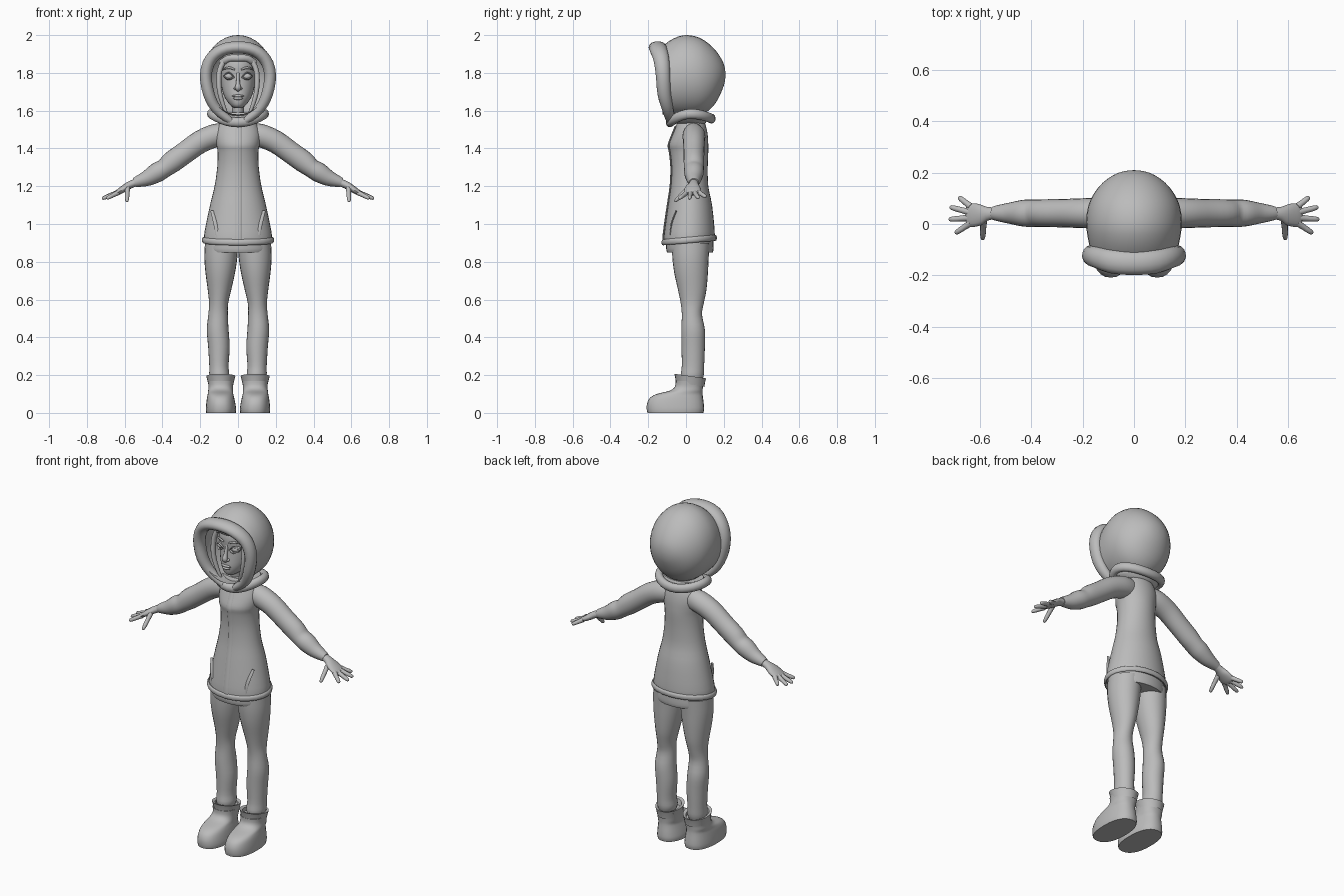
import bpy, bmesh, math
from mathutils import Vector

grey = bpy.data.materials.new("plain grey")
grey.diffuse_color = (0.5, 0.5, 0.5, 1)


def finish(name, bm, mirror=False, angle=50):
    bmesh.ops.recalc_face_normals(bm, faces=bm.faces)
    me = bpy.data.meshes.new(name)
    bm.to_mesh(me)
    bm.free()
    me.materials.append(grey)
    ob = bpy.data.objects.new(name, me)
    bpy.context.collection.objects.link(ob)
    if mirror:
        ob.modifiers.new("mirror", 'MIRROR')
    bpy.ops.object.select_all(action='DESELECT')
    ob.select_set(True)
    bpy.context.view_layer.objects.active = ob
    bpy.ops.object.shade_smooth_by_angle(angle=math.radians(angle))
    return ob


def spline(rows, steps=3, closed=False):
    """Smooth interpolation through rows of numbers."""
    n, out = len(rows), []
    get = (lambda i: rows[i % n]) if closed else (lambda i: rows[max(0, min(n - 1, i))])
    for i in range(n if closed else n - 1):
        for k in range(steps):
            t = k / steps
            out.append([0.5 * (2 * b + (c - a) * t + (2 * a - 5 * b + 4 * c - d) * t * t
                               + (3 * b - a - 3 * c + d) * t ** 3)
                        for a, b, c, d in zip(get(i - 1), get(i), get(i + 1), get(i + 2))])
    if not closed:
        out.append(list(rows[-1]))
    return out


def skin(name, rings, seg=20, closed=False, caps=(True, True), power=1.0, **kw):
    """Skin ellipse rings given as (centre, u, v)."""
    bm, loops = bmesh.new(), []

    def sp(x):
        return math.copysign(abs(x) ** power, x)
    for c, u, v in rings:
        loops.append([bm.verts.new(c + u * sp(math.cos(a)) + v * sp(math.sin(a)))
                      for a in (2 * math.pi * i / seg for i in range(seg))])
    for j in range(len(loops) if closed else len(loops) - 1):
        p, q = loops[j], loops[(j + 1) % len(loops)]
        for i in range(seg):
            k = (i + 1) % seg
            bm.faces.new((p[i], p[k], q[k], q[i]))
    if not closed:
        if caps[0]:
            bm.faces.new(loops[0])
        if caps[1]:
            bm.faces.new(loops[-1])
    return finish(name, bm, **kw)


def stack(name, rows, steps=3, **kw):
    """Rows: z, x left, x right, y front, y back."""
    rings = [(Vector(((a + b) / 2, (f + k) / 2, z)), Vector(((b - a) / 2, 0, 0)),
              Vector((0, (k - f) / 2, 0))) for z, a, b, f, k in spline(rows, steps)]
    return skin(name, rings, **kw)


def tube(name, rows, ref, closed=False, steps=3, **kw):
    """Rows: x, y, z, radius along ref, other radius."""
    pts, rings = spline(rows, steps, closed), []
    n = len(pts)
    for i, p in enumerate(pts):
        a = pts[(i - 1) % n] if closed or i else p
        b = pts[(i + 1) % n] if closed or i < n - 1 else p
        t = (Vector(b[:3]) - Vector(a[:3])).normalized()
        u = Vector(ref)
        u = (u - t * u.dot(t)).normalized()
        rings.append((Vector(p[:3]), u * p[3], t.cross(u) * p[4]))
    return skin(name, rings, closed=closed, **kw)


def ball(name, c, r, mirror=False):
    bm = bmesh.new()
    bmesh.ops.create_uvsphere(bm, u_segments=16, v_segments=10, radius=1)
    for v in bm.verts:
        v.co = Vector([c[i] + r[i] * v.co[i] for i in range(3)])
    return finish(name, bm, mirror)


def sym(rows):
    """Centre row first, mirrored to -x and back."""
    return [[-r[0]] + list(r[1:]) for r in rows[:0:-1]] + [list(r) for r in rows]


# jacket: body, rolled hem and the shirt edge beneath it
body = [(0.915, .18, -.118, .15), (.96, .177, -.115, .152), (1.1, .148, -.095, .138),
        (1.2, .124, -.08, .118), (1.3, .11, -.076, .115), (1.38, .108, -.084, .118),
        (1.42, .115, -.09, .118), (1.47, .12, -.072, .115), (1.52, .105, -.052, .105),
        (1.57, .065, -.04, .085)]
stack("jacket_body", [(z, -w, w, f, b) for z, w, f, b in body], seg=32)
hem = [(.184 * math.sin(a), .017 - .139 * math.cos(a), .915 - .012 * math.cos(a), .016, .008)
       for a in (2 * math.pi * i / 24 for i in range(24))]
tube("jacket_hem", hem, (0, 0, 1), closed=True, steps=1, seg=10)
stack("shirt_edge", [(.85, -.168, .168, -.1, .142), (.87, -.174, .174, -.105, .146),
                     (.92, -.172, .172, -.105, .144)], seg=32)

# front closure strip and pocket welts
tube("front_closure", [(.004, f - .002, z, .016, .005) for z, w, f, b in body[:-1]], (1, 0, 0), seg=8)
tube("pocket_welt", [(.105, -.085, .93, .004, .01), (.12, -.078, 1.0, .004, .01),
                     (.138, -.052, 1.07, .004, .008)], (0, 1, 0), seg=8, mirror=True)

# sleeves
tube("sleeve", [(.06, .04, 1.475, .05, .06), (.12, .042, 1.468, .06, .062), (.2, .042, 1.435, .058, .06),
                (.28, .042, 1.378, .055, .058), (.35, .042, 1.328, .054, .058),
                (.39, .042, 1.295, .053, .05), (.43, .042, 1.272, .052, .052),
                (.48, .042, 1.243, .042, .042), (.53, .042, 1.225, .031, .03),
                (.548, .042, 1.218, .026, .025)], (0, 1, 0), mirror=True)

# hands
tube("palm", [(.535, .042, 1.222, .022, .02), (.57, .04, 1.208, .027, .02), (.6, .036, 1.19, .042, .019),
              (.635, .034, 1.168, .046, .015), (.65, .034, 1.16, .04, .01)], (0, 1, 0), seg=16, mirror=True)
fingers = [((.635, .068, 1.168), (.682, .105, 1.143)), ((.64, .046, 1.166), (.716, .066, 1.137)),
           ((.64, .024, 1.164), (.72, .018, 1.134)), ((.635, .004, 1.166), (.695, -.036, 1.135)),
           ((.585, .012, 1.19), (.588, -.06, 1.118))]
for i, (a, b) in enumerate(fingers):
    a, b = Vector(a), Vector(b)
    rows = [list(a.lerp(b, t)) + [r, r] for t, r in
            ((0, .014), (.45, .0115), (.6, .0115), (.92, .009), (1, .003))]
    tube("thumb" if i == 4 else "finger_%d" % (i + 1), rows, (1, 0, 1) if i == 4 else (0, 0, 1),
         steps=2, seg=10, mirror=True)

# trouser legs
stack("trouser_leg", [(.17, .055, .145, -.02, .085), (.2, .046, .152, -.028, .094), (.25, .05, .152, -.022, .096),
                      (.35, .044, .158, -.024, .1), (.44, .05, .165, -.025, .1), (.52, .054, .157, -.022, .085),
                      (.58, .052, .153, -.028, .094), (.65, .036, .16, -.042, .108),
                      (.74, .016, .172, -.062, .116), (.82, .004, .178, -.072, .12),
                      (.9, .0, .175, -.075, .125)], seg=24, mirror=True)

# boots with a flared, tilted collar
stack("boot", [(0, .012, .168, -.204, .092), (.02, .01, .17, -.208, .096), (.05, .014, .168, -.206, .094),
               (.08, .02, .164, -.19, .09), (.1, .025, .16, -.155, .088), (.118, .027, .158, -.085, .088),
               (.14, .026, .156, -.058, .09), (.17, .022, .16, -.055, .097)],
      seg=28, mirror=True, power=.85)
c, rings = Vector((.091, .022, 0)), []
for z, w, d in ((.15, .066, .075), (.18, .073, .08), (.195, .077, .085), (.19, .06, .07), (.15, .055, .06)):
    rings.append((c + Vector((0, 0, z)), Vector((w, 0, 0)), Vector((0, -d, .012))))
skin("boot_collar", rings, caps=(False, False), seg=24, mirror=True)

# hood: rings from the face opening to the back
hood = [(-.125, .163, 1.58, 1.94), (-.09, .172, 1.575, 1.968), (-.04, .182, 1.57, 1.993),
        (.01, .186, 1.57, 2.0), (.07, .178, 1.575, 1.987), (.12, .155, 1.6, 1.955), (.16, .122, 1.645, 1.915),
        (.19, .08, 1.705, 1.87), (.205, .04, 1.75, 1.83), (.209, .005, 1.785, 1.795)]
skin("hood", [(Vector((0, y, (lo + hi) / 2)), Vector((w, 0, 0)), Vector((0, 0, (hi - lo) / 2)))
              for y, w, lo, hi in spline(hood, 2)], seg=36, caps=(False, True))
rim = sym([(0, -.15, 1.935, .048, .033), (.085, -.145, 1.92, .047, .033), (.145, -.13, 1.87, .042, .033),
           (.17, -.122, 1.79, .038, .032), (.155, -.115, 1.69, .036, .031), (.115, -.098, 1.61, .03, .027),
           (.045, -.082, 1.55, .024, .02), (.012, -.075, 1.535, .015, .014)])
tube("hood_rim", rim, (0, 1, 0), seg=14)

# folded cowl collar, high at the sides and dipping front and back
cowl = []
for i in range(28):
    a = 2 * math.pi * i / 28
    s, k = math.sin(a), math.cos(a)
    cowl.append((.142 * s, .025 - .11 * k, 1.583 - (.045 if k > 0 else .025) * k * k, .026, .022))
tube("cowl_collar", cowl, (0, 0, 1), closed=True, steps=1, seg=12)
stack("cowl_base", [(1.53, -.09, .09, -.05, .1), (1.56, -.13, .13, -.07, .12), (1.59, -.12, .12, -.06, .11)])

# head and neck
stack("neck", [(1.5, -.035, .035, -.04, .04), (1.58, -.032, .032, -.05, .04), (1.66, -.035, .035, -.06, .04)])
stack("head", [(1.615, -.02, .02, -.09, -.04), (1.63, -.042, .042, -.108, .02), (1.67, -.07, .07, -.115, .06),
               (1.72, -.086, .086, -.112, .09), (1.78, -.093, .093, -.108, .1), (1.84, -.093, .093, -.112, .1),
               (1.89, -.075, .075, -.095, .08), (1.91, -.03, .03, -.05, .04)], seg=28)

# face features
ball("eye", (.048, -.085, 1.782), (.026, .024, .02), True)
for name, h in (("upper_eyelid", .02), ("lower_eyelid", -.016)):
    tube(name, [(.02, -.106, 1.777, .005, .003), (.048, -.111, 1.782 + h, .006, .004),
                (.077, -.088, 1.784, .005, .003)], (0, 1, 0), seg=8, mirror=True)
tube("eyebrow", [(.018, -.112, 1.818, .005, .005), (.048, -.106, 1.828, .005, .006),
                 (.08, -.082, 1.818, .003, .003)], (0, 1, 0), seg=8, mirror=True)
tube("nose", [(0, -.104, 1.8, .008, .008), (0, -.117, 1.75, .01, .011), (0, -.127, 1.722, .016, .013),
              (0, -.116, 1.708, .01, .008)], (1, 0, 0), seg=12)
ball("nostril", (.014, -.114, 1.717), (.009, .01, .008), True)
ball("upper_lip", (0, -.114, 1.678), (.032, .01, .007))
ball("lower_lip", (0, -.114, 1.665), (.026, .011, .008))
ball("ear", (.092, 0, 1.77), (.012, .022, .035), True)

# hair: fringe and side locks inside the hood
tube("hair_fringe", sym([(0, -.108, 1.878, .014, .018), (.05, -.1, 1.876, .014, .018),
                         (.09, -.075, 1.85, .014, .018)]), (0, 1, 0), seg=12)
tube("hair_lock", [(.07, -.085, 1.872, .014, .014), (.098, -.085, 1.81, .016, .014),
                   (.1, -.09, 1.72, .016, .013), (.082, -.085, 1.64, .013, .011),
                   (.05, -.075, 1.56, .006, .006)], (0, 1, 0), seg=12, mirror=True)
